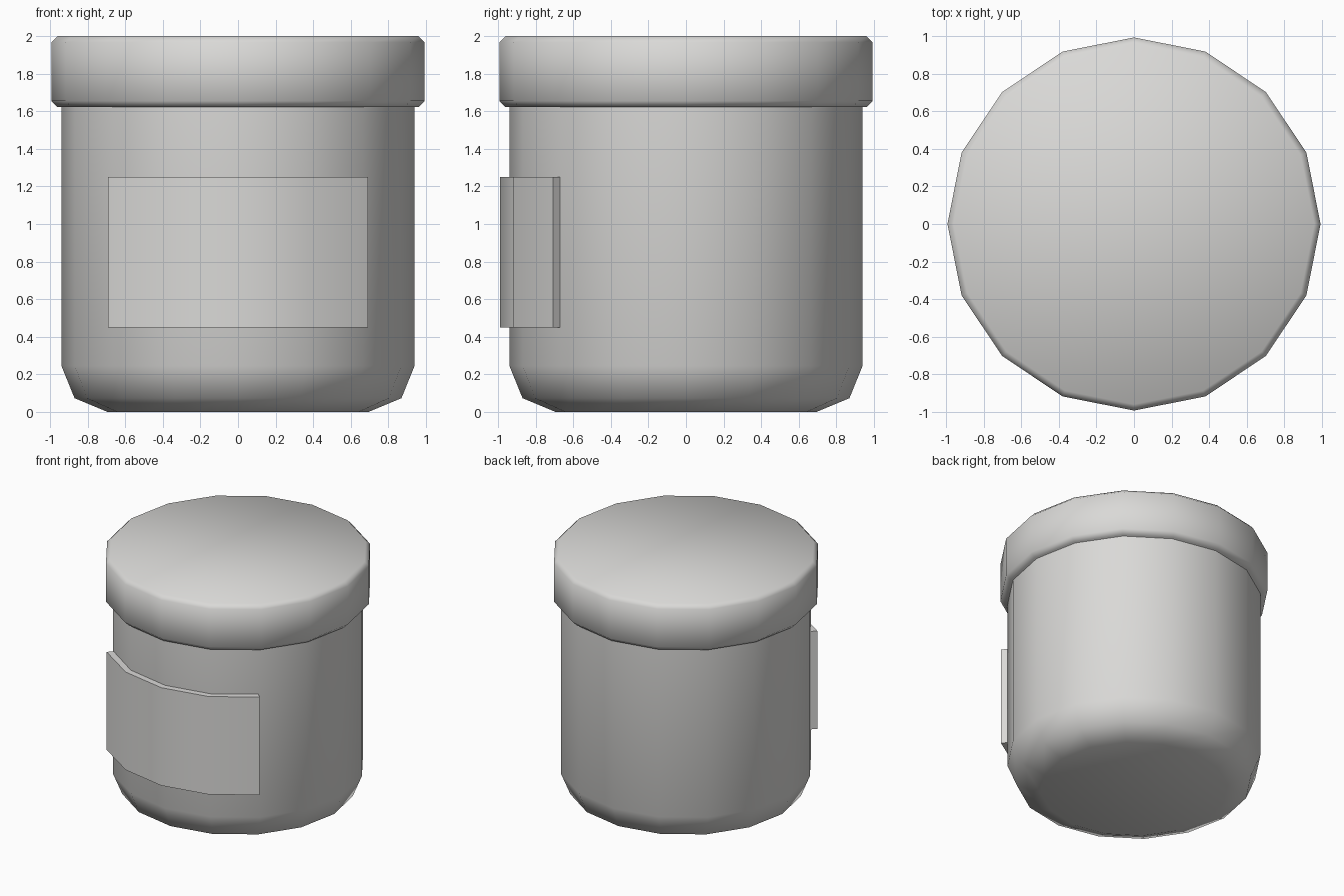
import bpy, bmesh, math

if "Cube" in bpy.data.objects:
    bpy.data.objects.remove(bpy.data.objects["Cube"])

SIDES = 16

grey = bpy.data.materials.new("warm_light_grey")
grey.diffuse_color = (0.70, 0.695, 0.68, 1)
grey.use_nodes = True
grey.node_tree.nodes["Principled BSDF"].inputs["Base Color"].default_value = grey.diffuse_color


def finish(name, bm, angle):
    """Turn a bmesh into a named, coloured, smooth-shaded object."""
    bmesh.ops.recalc_face_normals(bm, faces=bm.faces[:])
    mesh = bpy.data.meshes.new(name)
    bm.to_mesh(mesh)
    bm.free()
    mesh.materials.append(grey)
    obj = bpy.data.objects.new(name, mesh)
    bpy.context.collection.objects.link(obj)
    bpy.ops.object.select_all(action='DESELECT')
    obj.select_set(True)
    bpy.context.view_layer.objects.active = obj
    bpy.ops.object.shade_smooth_by_angle(angle=math.radians(angle))
    return obj


def bridge(bm, a, b, closed):
    for i in range(len(a) if closed else len(a) - 1):
        j = (i + 1) % len(a)
        bm.faces.new((a[i], a[j], b[j], b[i]))


def lathe(name, profile):
    """Revolve (radius, z) points round z and cap both ends."""
    bm = bmesh.new()
    rings = []
    for r, z in profile:
        rings.append([bm.verts.new((r * math.cos(math.tau * i / SIDES),
                                    r * math.sin(math.tau * i / SIDES), z))
                      for i in range(SIDES)])
    for a, b in zip(rings, rings[1:]):
        bridge(bm, a, b, True)
    bm.faces.new(rings[0])
    bm.faces.new(rings[-1])
    return finish(name, bm, 50)


# jar body with a rounded foot
lathe("jar_body", [(0.695, 0), (0.87, 0.073), (0.94, 0.245), (0.94, 1.64)])

# overhanging lid with bevelled rims
lathe("lid", [(0.96, 1.622), (0.993, 1.655), (0.993, 1.967), (0.96, 2.0)])

# curved label plate on the front
bm = bmesh.new()
half, steps = math.radians(44.3), 4
loops = []
for r, z in [(0.935, 0.45), (0.99, 0.45), (0.99, 1.25), (0.935, 1.25)]:
    angles = [-half + 2 * half * i / steps for i in range(steps + 1)]
    loops.append([bm.verts.new((r * math.sin(t), -r * math.cos(t), z)) for t in angles])
for k in range(4):
    bridge(bm, loops[k], loops[(k + 1) % 4], False)
for end in (0, -1):
    bm.faces.new([loop[end] for loop in loops])
finish("label", bm, 40)
